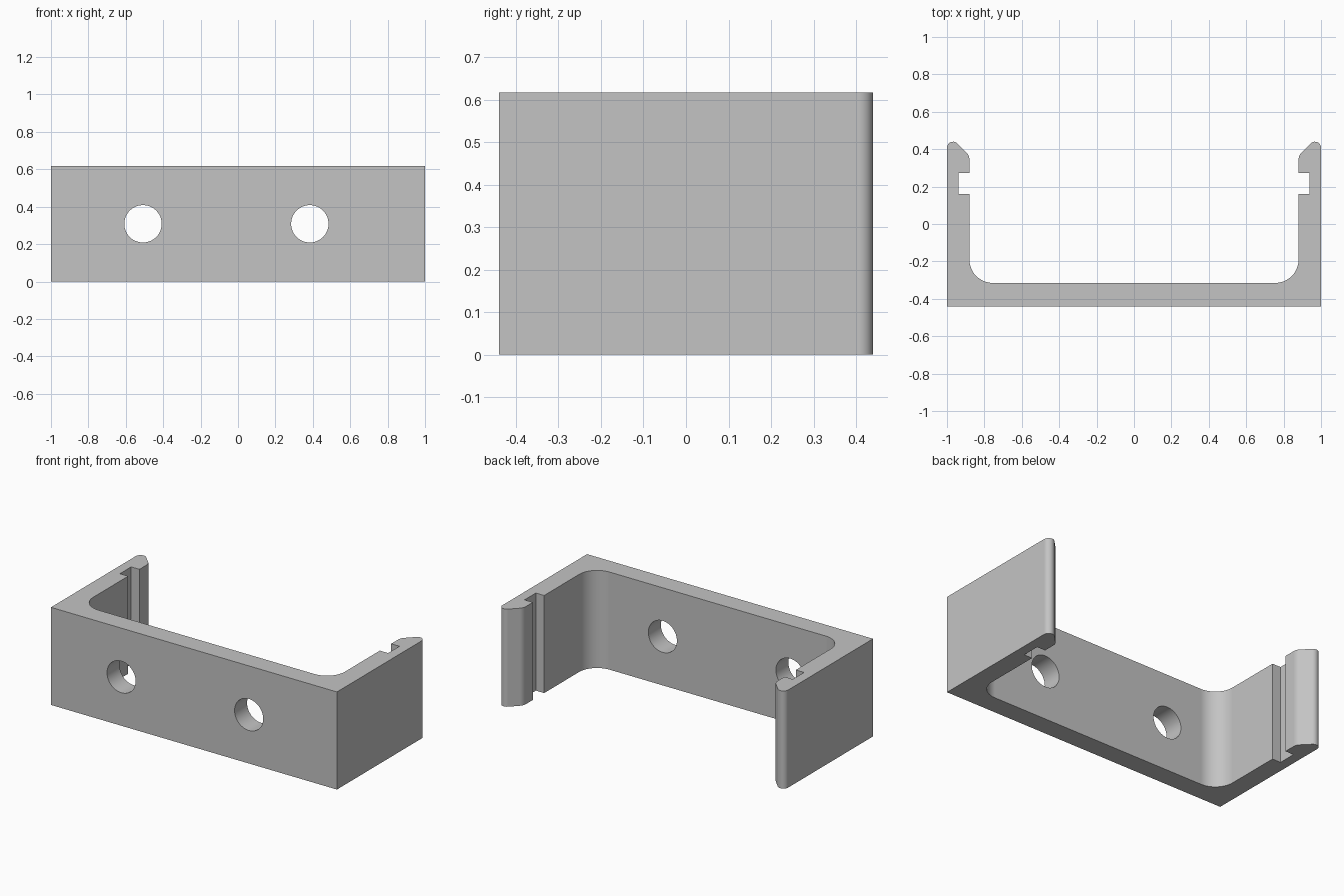
import bpy
import bmesh
from math import sin, cos, pi, radians

default = bpy.data.objects.get("Cube")
if default:
    bpy.data.objects.remove(default, do_unlink=True)

HEIGHT = 0.617

grey = bpy.data.materials.new("plain grey")
grey.use_nodes = True
colour = (0.55, 0.55, 0.55, 1)
grey.diffuse_color = colour
grey.node_tree.nodes["Principled BSDF"].inputs["Base Color"].default_value = colour


def arc(cx, cy, r, start, end, steps=10):
    """Points on an arc, angles in degrees."""
    angles = [radians(start + (end - start) * i / steps) for i in range(steps + 1)]
    return [(cx + r * cos(a), cy + r * sin(a)) for a in angles]


# Half outline of the channel: rounded clip tip, slot, filleted inner corner
half = [(1, -0.44)]
half += arc(0.967, 0.407, 0.033, 0, 135)
half += arc(0.93, 0.345, 0.05, 135, 180, 5)
half += [(0.88, 0.273), (0.938, 0.273), (0.938, 0.16), (0.88, 0.16)]
half += arc(0.755, -0.19, 0.125, 0, -90, 12)
outline = half + [(-x, y) for x, y in reversed(half)]

# Extrude the mirrored outline upwards
bm = bmesh.new()
base = bm.faces.new([bm.verts.new((x, y, 0)) for x, y in outline])
grown = bmesh.ops.extrude_face_region(bm, geom=[base])["geom"]
top_verts = [g for g in grown if isinstance(g, bmesh.types.BMVert)]
bmesh.ops.translate(bm, verts=top_verts, vec=(0, 0, HEIGHT))
bmesh.ops.recalc_face_normals(bm, faces=bm.faces)
mesh = bpy.data.meshes.new("clip_bracket")
bm.to_mesh(mesh)
bm.free()
mesh.materials.append(grey)
bracket = bpy.data.objects.new("clip_bracket", mesh)
bpy.context.collection.objects.link(bracket)
bpy.ops.object.select_all(action="DESELECT")
bpy.context.view_layer.objects.active = bracket
bracket.select_set(True)

# Two screw holes through the front wall
for x in (-0.508, 0.384):
    bpy.ops.mesh.primitive_cylinder_add(vertices=48, radius=0.1, depth=0.4,
                                        location=(x, -0.38, HEIGHT / 2),
                                        rotation=(pi / 2, 0, 0))
    cutter = bpy.context.object
    cutter.name = "hole_cutter"
    cutter.hide_render = True
    cutter.data.materials.append(grey)
    bpy.ops.object.select_all(action="DESELECT")
    bpy.context.view_layer.objects.active = bracket
    bracket.select_set(True)
    cut = bracket.modifiers.new("screw_hole", "BOOLEAN")
    cut.operation = "DIFFERENCE"
    cut.solver = "EXACT"
    cut.object = cutter
    bpy.ops.object.modifier_apply(modifier=cut.name)
    bpy.data.objects.remove(cutter, do_unlink=True)

# Smooth fillets and holes, crisp edges and flat walls
bpy.ops.object.shade_smooth_by_angle(angle=radians(30))
weighted = bracket.modifiers.new("flat_walls", "WEIGHTED_NORMAL")
weighted.keep_sharp = True
